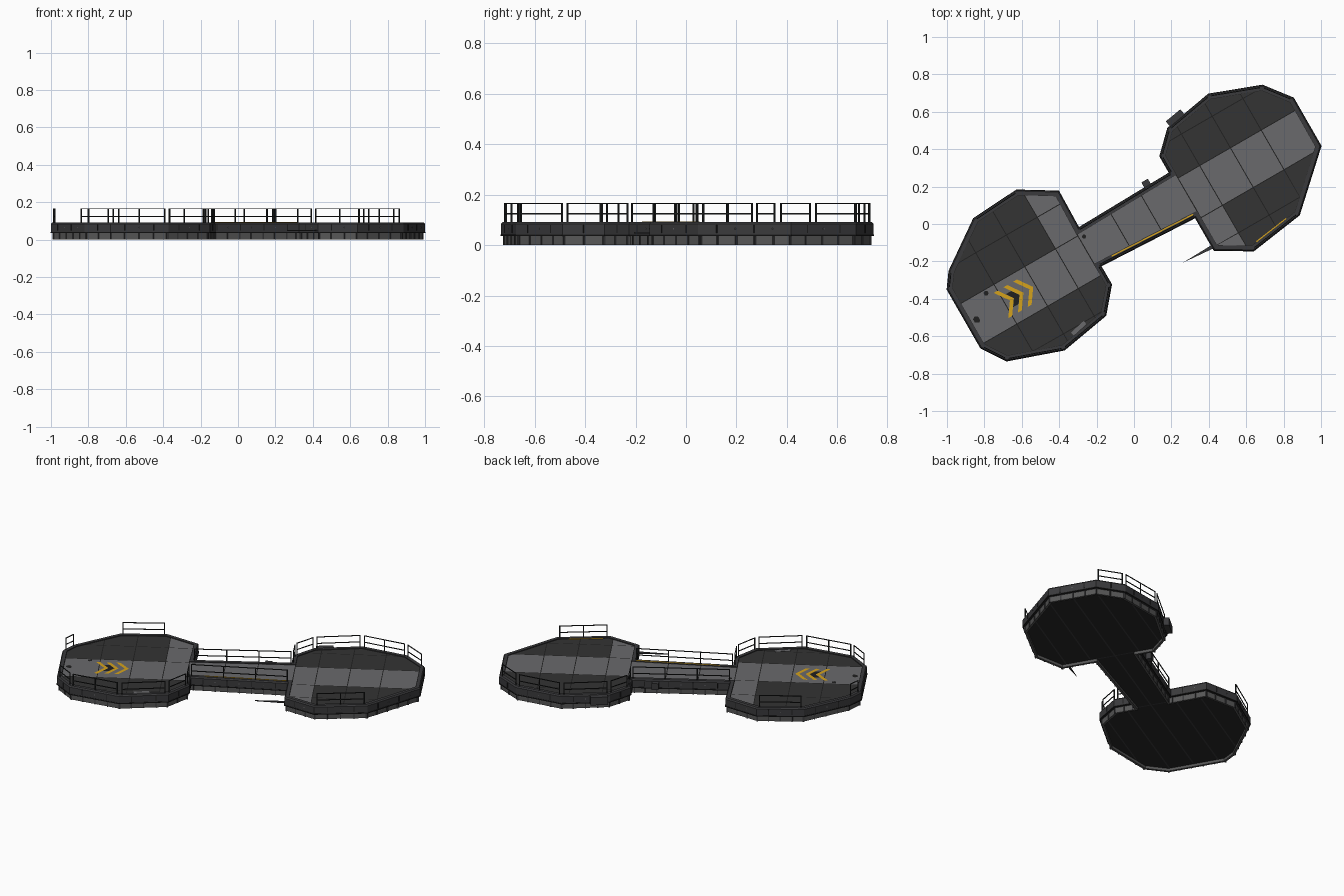
import bpy, bmesh, math
from mathutils import Vector, Matrix

if "Cube" in bpy.data.objects:
    bpy.data.objects.remove(bpy.data.objects["Cube"])

ROT = Matrix.Rotation(math.radians(30), 4, 'Z')   # the platform's long axis is turned 30 degrees


def mat(name, r, g, b):
    m = bpy.data.materials.new(name)
    m.diffuse_color = (r, g, b, 1)
    m.use_nodes = True
    m.node_tree.nodes["Principled BSDF"].inputs["Base Color"].default_value = m.diffuse_color
    return m


LIGHT = mat("light grey plate", .142, .142, .150)
DARK = mat("dark grey plate", .033, .033, .033)
RIM = mat("rim charcoal", .042, .042, .045)
SEAM = mat("seam black", .014, .014, .014)
SKIRT = mat("skirt grey", .095, .095, .095)
RAIL = mat("rail black", .018, .020, .020)
UNDER = mat("underside black", .021, .021, .021)
YELLOW = mat("warning yellow", .66, .36, .012)

# Outline along the long axis (u, v), counter-clockwise: right lobe, then left lobe
OUT = [Vector(p) for p in [
    (.30, -.135), (.30, -.337), (.482, -.445), (.79, -.401), (1.075, -.139), (1.076, .157),
    (.966, .30), (.692, .403), (.412, .354), (.30, .245), (.30, .143),
    (-.265, .131), (-.26, .354), (-.453, .472), (-.728, .455), (-.982, .278), (-1.041, .197),
    (-1.042, -.164), (-.957, -.294), (-.659, -.398), (-.375, -.349), (-.265, -.22), (-.265, -.107)]]
N = len(OUT)


def finish(name, bm, *mats, fix=True):
    if fix:
        bmesh.ops.recalc_face_normals(bm, faces=bm.faces[:])
    bm.transform(ROT)
    me = bpy.data.meshes.new(name)
    bm.to_mesh(me)
    bm.free()
    for m in mats:
        me.materials.append(m)
    ob = bpy.data.objects.new(name, me)
    bpy.context.collection.objects.link(ob)
    return ob


def inward(d):
    """Outline moved inwards by d with mitred corners."""
    res = []
    for i, p in enumerate(OUT):
        a, b = (p - OUT[i - 1]).normalized(), (OUT[(i + 1) % N] - p).normalized()
        na, nb = Vector((-a.y, a.x)), Vector((-b.y, b.x))
        res.append(p + (na + nb) * (d / (1 + na.dot(nb))))
    return res


def sweep(name, profile, m):
    """Closed profile of (inset, z) carried round the outline."""
    bm = bmesh.new()
    rings = [[bm.verts.new((p.x, p.y, z)) for p in inward(d)] for d, z in profile]
    for k, r in enumerate(rings):
        s = rings[(k + 1) % len(rings)]
        for i in range(N):
            j = (i + 1) % N
            bm.faces.new((r[i], r[j], s[j], s[i]))
    return finish(name, bm, m)


def bar(bm, a, b, w, h):
    """Box of width w and height h from a to b."""
    a, b = Vector(a), Vector(b)
    q = (b - a).to_track_quat('X', 'Z').to_matrix().to_4x4()
    size = Matrix.Diagonal(((b - a).length, w, h, 1))
    bmesh.ops.create_cube(bm, size=1, matrix=Matrix.Translation((a + b) / 2) @ q @ size)


def lobes(d):
    p = inward(d)
    return {"right": p[0:11], "neck": [p[22], p[0], p[10], p[11]], "left": p[11:23]}


def plates(name, poly, z, us, vs, gap, mats, rule):
    """Flat floor cut along seams; rule picks the colour, seams take the last one."""
    bm = bmesh.new()
    bm.faces.new([bm.verts.new((p.x, p.y, z)) for p in poly])
    for co, no in [((u, 0, 0), (1, 0, 0)) for u in us] + [((0, v, 0), (0, 1, 0)) for v in vs]:
        bmesh.ops.bisect_plane(bm, geom=bm.verts[:] + bm.edges[:] + bm.faces[:],
                               plane_co=co, plane_no=no, dist=1e-5)
    for f in bm.faces:
        f.material_index = rule(f.calc_center_median())
    edge = bmesh.ops.inset_individual(bm, faces=bm.faces[:], thickness=gap)["faces"]
    for f in edge:
        f.material_index = len(mats) - 1
    return finish(name, bm, *mats, fix=False)


# Edge band and recessed skirt
sweep("edge_band", [(0, .040), (0, .084), (.006, .092), (.027, .092), (.027, .036), (.004, .036)], RIM)
sweep("band_lower_lip", [(-.002, .036), (-.002, .042), (.01, .042), (.01, .036)], SEAM)
sweep("skirt", [(.012, .001), (.012, .038), (.026, .038), (.026, .001)], SKIRT)


# Deck plates and underside
def deck_rule(c):
    walkway = -.15 < c.y < .095
    corner = (-.43 < c.x < 0 and c.y > 0) or (0 < c.x < .46 and c.y < 0)
    return 0 if walkway or corner else 1


SEAMS = [-.81, -.62, -.43, -.08, .11, .46, .65, .84]
for side, poly in lobes(.026).items():
    cuts = [] if side == "neck" else [-.32, -.15, .095, .29]
    plates(side + "_deck", poly, .087, SEAMS, cuts, .0035, (LIGHT, DARK, SEAM), deck_rule)
for side, poly in lobes(.022).items():
    plates(side + "_underside", poly[::-1], .018, [], [-.3, -.15, 0, .15, .3], .006,
           (UNDER, RIM), lambda c: 0)

# Skirt ribs, band joints and bolts, spaced along every edge
ribs, joints, bolts = bmesh.new(), bmesh.new(), bmesh.new()
for i in range(N):
    a, b = OUT[i], OUT[(i + 1) % N]
    d = (b - a).normalized()
    n = Vector((-d.y, d.x))
    count = max(1, round((b - a).length / .075))
    for k in range(count + 1):
        p = a.lerp(b, min(max(k / count, .02), .98))
        q = p + n * .012
        bar(ribs, (q.x, q.y, 0), (q.x, q.y, .037), .007, .007)
        if 0 < k < count:
            q = p + n * .001
            bar(joints if k % 2 else bolts, (*q, .048 if k % 2 else .062),
                (*q, .080 if k % 2 else .067), .005, .005)
finish("skirt_ribs", ribs, RIM)
finish("band_joints", joints, SEAM)
finish("band_bolts", bolts, LIGHT)

# Handrails on the guarded edges
rails = bmesh.new()
line = inward(.012)
for i in (2, 5, 6, 7, 8, 9, 10, 13, 15, 17, 18, 19, 20, 21, 22):
    a, b = line[i], line[(i + 1) % N]
    d = (b - a).normalized() * .014
    a, b = a + d, b - d
    for z in (.124, .165):
        bar(rails, (*a, z), (*b, z), .0045, .0045)
    count = max(1, round((b - a).length / .17))
    for k in range(count + 1):
        p = a.lerp(b, k / count)
        bar(rails, (*p, .09), (*p, .167), .006, .006)
finish("handrails", rails, RAIL)


# Painted chevrons on the left lobe
def chevron(bm, tip, v, half, depth, w):
    for s in (1, -1):
        pts = [(tip, v), (tip - depth, v + s * half), (tip - depth - w, v + s * half), (tip - w, v)]
        if s > 0:
            pts = pts[:]
        else:
            pts.reverse()
        bm.faces.new([bm.verts.new((x, y, .0885)) for x, y in pts])


yellow, black = bmesh.new(), bmesh.new()
for tip in (-.755, -.695, -.635):
    chevron(yellow, tip, -.022, .078, .055, .024)
chevron(black, -.72, -.022, .040, .028, .034)
finish("yellow_chevrons", yellow, YELLOW, fix=False)
finish("dark_chevron", black, SEAM, fix=False)

# Yellow warning lines beside the neck rail and the right lobe rail
lines = bmesh.new()
bar(lines, (-.19, -.089, .0915), (.30, -.114, .0915), .007, .004)
bar(lines, (.52, -.410, .0875), (.72, -.382, .0875), .008, .003)
finish("warning_lines", lines, YELLOW)

# Scorch patches and a worn light patch on the deck
scorch = bmesh.new()
for u, v, r in ((-.985, -.02, .018), (-.98, -.03, .012), (-.87, .075, .014), (-.265, .075, .012)):
    bmesh.ops.create_circle(scorch, cap_ends=True, segments=6, radius=r,
                            matrix=Matrix.Translation((u, v, .0883)))
finish("scorch_patches", scorch, SEAM, fix=False)
worn = bmesh.new()
bar(worn, (-.58, -.345, .0875), (-.49, -.325, .0875), .022, .002)
finish("worn_patch", worn, LIGHT)

# Equipment boxes hung on the outer edges
boxes = bmesh.new()
bar(boxes, (.425, .368, .062), (.525, .385, .062), .045, .05)
bar(boxes, (.145, .155, .062), (.185, .155, .062), .035, .04)
finish("equipment_boxes", boxes, RIM)

# Torn strip hanging from the right lobe's inner corner
torn = bmesh.new()
for z in (.052, .046):
    torn.faces.new([torn.verts.new((x, y, z)) for x, y in ((.125, -.31), (.30, -.325), (.30, -.305))])
bmesh.ops.bridge_loops(torn, edges=torn.edges[:])
finish("torn_strip", torn, RIM)
